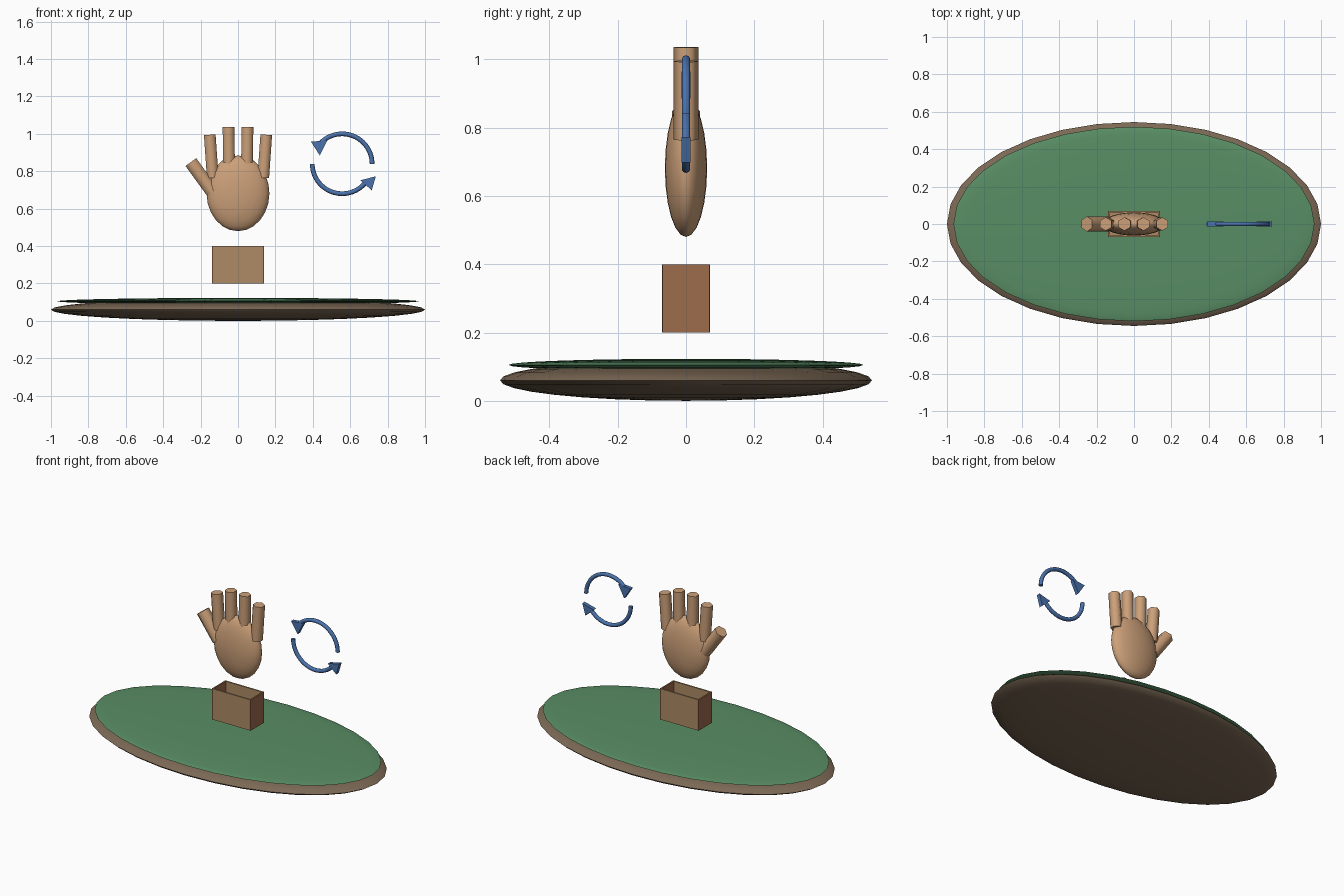
import bpy, bmesh
from math import cos, sin, radians
from mathutils import Vector

if "Cube" in bpy.data.objects:
    bpy.data.objects.remove(bpy.data.objects["Cube"])


def material(name, rgb):
    m = bpy.data.materials.new(name)
    m.diffuse_color = (*rgb, 1)
    m.use_nodes = True
    m.node_tree.nodes["Principled BSDF"].inputs["Base Color"].default_value = m.diffuse_color
    return m


WOOD = material("dark_wood", (0.20, 0.14, 0.09))
FELT = material("green_felt", (0.10, 0.27, 0.13))
SKIN = material("skin", (0.60, 0.35, 0.19))
CARD = material("box_front", (0.42, 0.26, 0.13))
CARD_SIDE = material("box_side", (0.34, 0.15, 0.07))
BLUE = material("arrow_blue", (0.07, 0.17, 0.42))


def finish(name, mat, smooth=None):
    o = bpy.context.object
    o.name = name
    o.data.materials.append(mat)
    if smooth:
        bpy.ops.object.shade_smooth_by_angle(angle=radians(smooth))
    return o


def ellipsoid(name, loc, size, mat, segments=32, rings=16):
    bpy.ops.mesh.primitive_uv_sphere_add(segments=segments, ring_count=rings, location=loc)
    bpy.context.object.scale = size
    bpy.ops.object.transform_apply(location=False)
    return finish(name, mat, 60)


def block(name, loc, size, mat):
    bpy.ops.mesh.primitive_cube_add(size=1, location=loc)
    bpy.context.object.scale = size
    bpy.ops.object.transform_apply(location=False)
    return finish(name, mat)


def digit(name, base, tip, r):
    # six-sided rod between two points in the xz plane
    a, b = Vector((base[0], 0, base[1])), Vector((tip[0], 0, tip[1]))
    d = b - a
    bpy.ops.mesh.primitive_cylinder_add(vertices=6, radius=r, depth=d.length, location=(a + b) / 2)
    # tilt around y only so the hexagon keeps its points front and back
    bpy.context.object.rotation_euler = (0, Vector((0, 0, 1)).angle(d) * (1 if d.x > 0 else -1), 0)
    return finish(name, SKIN, 62)


# Table
ellipsoid("table_base", (0, 0, 0.06), (1.0, 0.545, 0.06), WOOD)
ellipsoid("table_felt", (0, 0, 0.105), (0.965, 0.52, 0.018), FELT)

# Open-topped box
T = 0.01
block("box_bottom", (0, 0, 0.2 + T / 2), (0.27, 0.13, T), CARD)
for label, s in (("front", -1), ("back", 1)):
    block("box_" + label, (0, s * (0.07 - T / 2), 0.3), (0.265, T, 0.2), CARD)
for label, s in (("left", -1), ("right", 1)):
    block("box_" + label, (s * (0.14 - T / 2), 0, 0.3), (T, 0.138, 0.2), CARD_SIDE)

# Hand
ellipsoid("palm", (0, 0, 0.682), (0.168, 0.062, 0.202), SKIN, 24, 12)
for label, s in (("left", -1), ("right", 1)):
    digit(label + "_outer_finger", (s * 0.135, 0.765), (s * 0.151, 0.995), 0.036)
    digit(label + "_inner_finger", (s * 0.047, 0.80), (s * 0.051, 1.036), 0.036)
digit("thumb", (-0.137, 0.69), (-0.252, 0.849), 0.041)

# Pair of turning arrows
CX, CZ, R, TUBE = 0.557, 0.84, 0.16, 0.0125


def arc(name, start, end, n=24):
    bm = bmesh.new()
    rows = []
    for i in range(n + 1):
        a = radians(start + (end - start) * i / n)
        rows.append([])
        for k in range(10):
            t = radians(36 * k)
            rr = R + TUBE * cos(t)
            rows[-1].append(bm.verts.new((CX + rr * cos(a), TUBE * sin(t), CZ + rr * sin(a))))
    for p, q in zip(rows, rows[1:]):
        for k in range(10):
            bm.faces.new((p[k], p[k - 1], q[k - 1], q[k]))
    bm.faces.new(rows[0])
    bm.faces.new(rows[-1][::-1])
    add_mesh(name, bm, 50)


def add_mesh(name, bm, smooth=None):
    bmesh.ops.recalc_face_normals(bm, faces=bm.faces)
    me = bpy.data.meshes.new(name)
    bm.to_mesh(me)
    bm.free()
    o = bpy.data.objects.new(name, me)
    bpy.context.collection.objects.link(o)
    bpy.ops.object.select_all(action='DESELECT')
    o.select_set(True)
    bpy.context.view_layer.objects.active = o
    finish(name, BLUE, smooth)


def head(name, points):
    bm = bmesh.new()
    f = bm.faces.new([bm.verts.new((x, -TUBE, z)) for x, z in points])
    ext = bmesh.ops.extrude_face_region(bm, geom=[f], use_keep_orig=True)
    moved = [g for g in ext["geom"] if isinstance(g, bmesh.types.BMVert)]
    bmesh.ops.translate(bm, vec=(0, 2 * TUBE, 0), verts=moved)
    add_mesh(name, bm)


arc("upper_arrow_arc", 0, 136)
head("upper_arrow_head", [(0.39, 0.958), (0.478, 0.965), (0.437, 0.885)])
arc("lower_arrow_arc", 180, 318)
head("lower_arrow_head", [(0.737, 0.773), (0.655, 0.752), (0.715, 0.698)])
